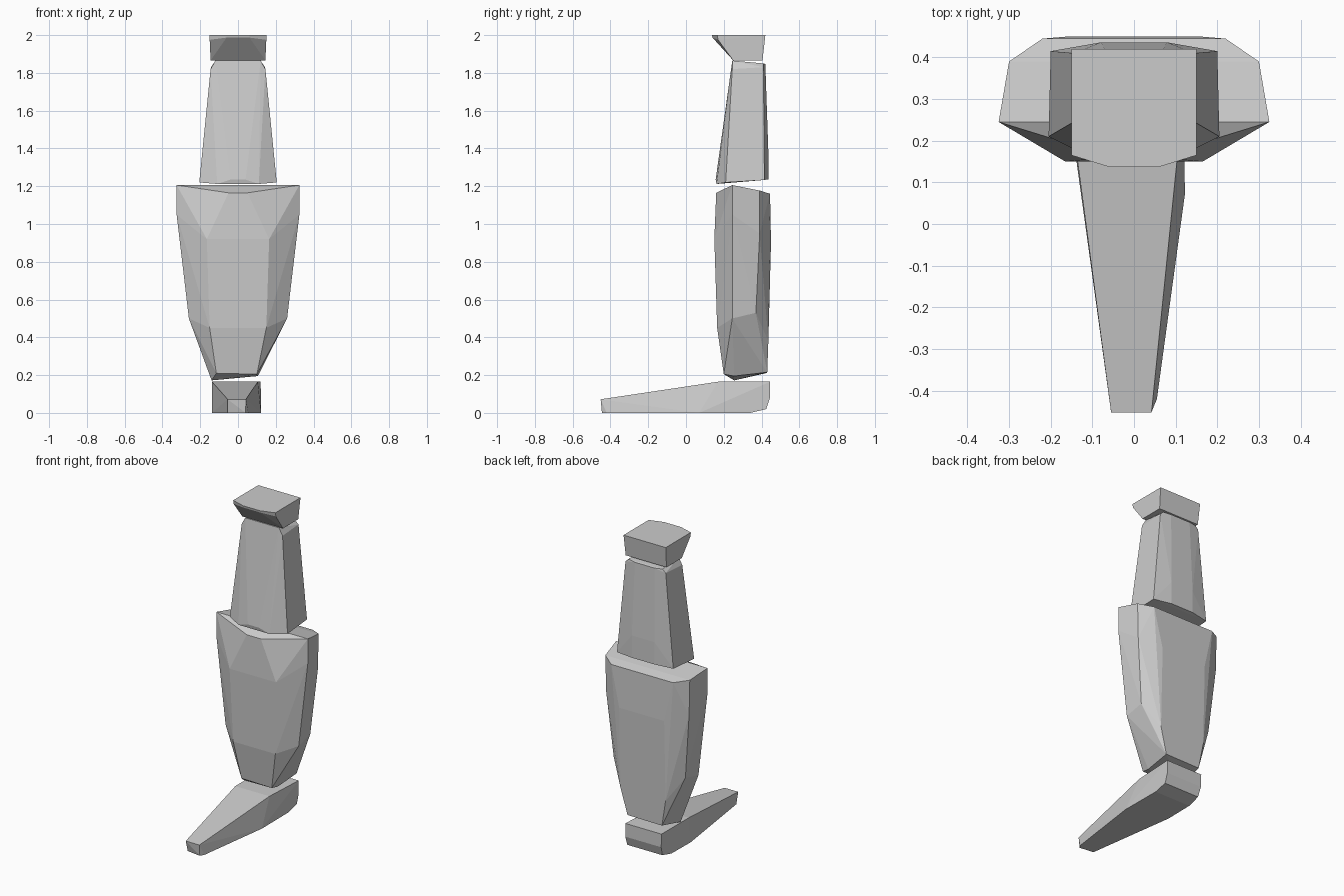
import bpy, bmesh


def both(*pts):
    """Mirror points across x = 0."""
    return [(s * x, y, z) for x, y, z in pts for s in (-1, 1)]


def faceted(name, pts):
    """Flat-shaded convex block spanning the given corner points."""
    bm = bmesh.new()
    for p in pts:
        bm.verts.new(p)
    bmesh.ops.remove_doubles(bm, verts=bm.verts, dist=0.001)
    res = bmesh.ops.convex_hull(bm, input=bm.verts)
    junk = [v for v in set(res["geom_interior"]) | set(res["geom_unused"])
            if isinstance(v, bmesh.types.BMVert) and v.is_valid and not v.link_faces]
    bmesh.ops.delete(bm, geom=junk, context='VERTS')
    bmesh.ops.dissolve_limit(bm, angle_limit=0.03, verts=bm.verts, edges=bm.edges)
    bmesh.ops.recalc_face_normals(bm, faces=bm.faces)
    mesh = bpy.data.meshes.new(name)
    bm.to_mesh(mesh)
    bm.free()
    obj = bpy.data.objects.new(name, mesh)
    bpy.context.collection.objects.link(obj)
    return obj


# Hip cap: flared upward, with a bowed front lip
faceted("hip_cap", both(
    (0.15, 0.165, 2.0), (0.15, 0.42, 2.0), (0.06, 0.137, 2.0),
    (0.15, 0.17, 1.975), (0.06, 0.14, 1.987),
    (0.145, 0.25, 1.866), (0.145, 0.405, 1.866)))

# Upper leg: tapers toward the hip
faceted("upper_leg", both(
    (0.12, 0.245, 1.865), (0.145, 0.245, 1.82), (0.12, 0.41, 1.85), (0.143, 0.41, 1.83),
    (0.07, 0.42, 1.847),
    (0.205, 0.21, 1.22), (0.11, 0.162, 1.212), (0.04, 0.157, 1.235),
    (0.2, 0.415, 1.233), (0.08, 0.436, 1.237), (0.08, 0.436, 1.38)))

# Lower leg: broad ridged knee narrowing to the ankle
faceted("lower_leg", both(
    (0.325, 0.245, 1.206), (0.05, 0.16, 1.165),
    (0.325, 0.245, 1.05), (0.30, 0.39, 1.177), (0.22, 0.445, 1.16),
    (0.165, 0.15, 0.92), (0.16, 0.45, 0.9), (0.295, 0.39, 0.95),
    (0.26, 0.245, 0.5), (0.255, 0.37, 0.53), (0.15, 0.165, 0.45),
    (0.16, 0.436, 0.38)) + [
    (-0.115, 0.2, 0.21), (0.1, 0.2, 0.205),
    (-0.14, 0.255, 0.172), (0.105, 0.255, 0.195),
    (-0.13, 0.43, 0.212), (0.115, 0.43, 0.215)])

# Foot: long wedge running forward to a narrow toe
faceted("foot", [
    (-0.138, 0.17, 0.165), (0.105, 0.17, 0.165),
    (-0.138, 0.445, 0.165), (0.12, 0.445, 0.165),
    (-0.135, 0.445, 0.08), (0.12, 0.445, 0.08),
    (-0.13, 0.425, 0.02), (0.12, 0.425, 0.02),
    (-0.135, 0.34, 0.0), (0.12, 0.34, 0.0),
    (-0.138, 0.15, 0.0), (0.122, 0.07, 0.0),
    (-0.055, -0.452, 0.072), (0.042, -0.452, 0.072),
    (0.055, -0.42, 0.0), (-0.055, -0.432, 0.0), (0.04, -0.445, 0.0)])
